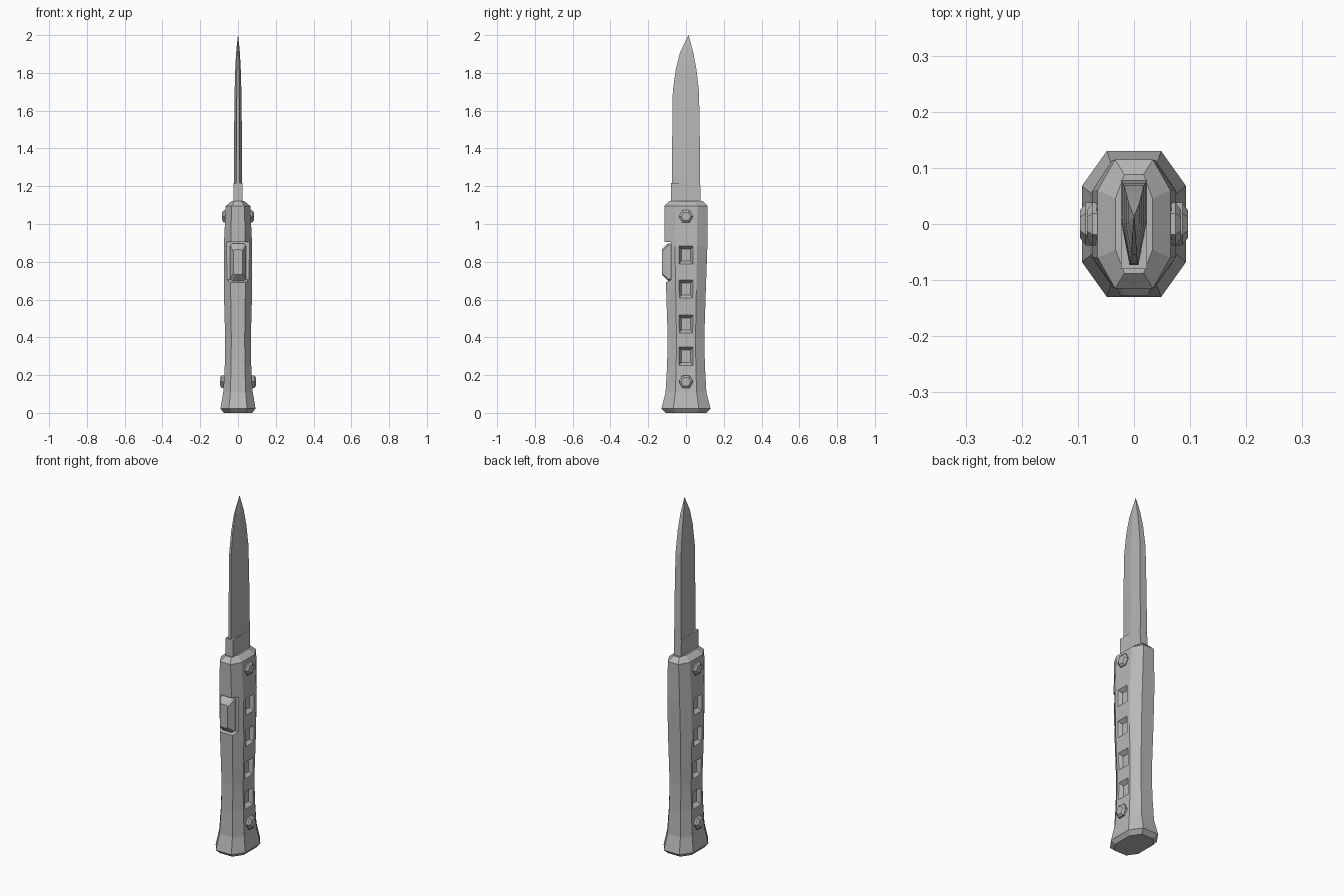
import bpy, bmesh
from math import cos, sin, pi

if "Cube" in bpy.data.objects:
    bpy.data.objects.remove(bpy.data.objects["Cube"], do_unlink=True)

steel = bpy.data.materials.new("grey steel")
steel.use_nodes = True
GREY = (0.48, 0.48, 0.48, 1)
steel.diffuse_color = GREY
steel.node_tree.nodes["Principled BSDF"].inputs["Base Color"].default_value = GREY


def loft(name, rings):
    """Skin a list of equal-length point rings and cap both ends."""
    bm = bmesh.new()
    loops = [[bm.verts.new(p) for p in ring] for ring in rings]
    n = len(loops[0])
    for a, b in zip(loops, loops[1:]):
        for i in range(n):
            j = (i + 1) % n
            bm.faces.new((a[i], a[j], b[j], b[i]))
    bm.faces.new(loops[0])
    bm.faces.new(loops[-1])
    bmesh.ops.remove_doubles(bm, verts=bm.verts, dist=1e-5)
    bmesh.ops.recalc_face_normals(bm, faces=bm.faces)
    mesh = bpy.data.meshes.new(name)
    bm.to_mesh(mesh)
    bm.free()
    mesh.materials.append(steel)
    ob = bpy.data.objects.new(name, mesh)
    bpy.context.collection.objects.link(ob)
    return ob


def octagon(a, b, ca, cb):
    """Rectangle of half sizes a, b whose corners are cut back to ca, cb."""
    return [(ca, -b), (a, -cb), (a, cb), (ca, b),
            (-ca, b), (-a, cb), (-a, -cb), (-ca, -b)]


def rect(a, b):
    return [(a, -b), (a, b), (-a, b), (-a, -b)]


def cut(target, cutter):
    cutter.hide_render = True
    mod = target.modifiers.new("cut", 'BOOLEAN')
    mod.operation = 'DIFFERENCE'
    mod.solver = 'EXACT'
    mod.object = cutter
    bpy.context.view_layer.objects.active = target
    bpy.ops.object.modifier_apply(modifier=mod.name)
    bpy.data.objects.remove(cutter, do_unlink=True)


# Handle: waisted octagonal grip with a flared foot and chamfered top
grip = [(0, .075, .107), (.022, .093, .13), (.11, .078, .108), (.25, .07, .1),
        (.4, .068, .097), (.65, .075, .105), (.88, .075, .113),
        (1.095, .065, .115), (1.122, .033, .088)]
handle = loft("handle", [[(x, y, z) for x, y in octagon(a, b, a * .52, b * .52)]
                         for z, a, b in grip])

# Slider recess across the front of the grip
recess = [(-.2, .64), (-.2, .905), (-.08, .905), (-.08, .705)]
cut(handle, loft("recess_cutter", [[(x, y, z) for y, z in recess] for x in (-.15, .15)]))

# Bevelled grip pockets on both sides
for side in (-1, 1):
    for z, face in ((.835, .075), (.655, .075), (.47, .07), (.3, .069)):
        cut(handle, loft("pocket_cutter", [
            [(side * (face + d), y, z + h) for y, h in rect(w, t)]
            for d, w, t in ((-.02, .025, .032), (.02, .047, .064))]))

# Thumb slider
slider = [(-.07, .042, .1), (-.095, .042, .1), (-.128, .024, .066)]
loft("thumb_slider", [[(x, y, .798 + h) for x, h in octagon(a, b, a * .7, b * .88)]
                      for y, a, b in slider])

# Hexagonal bolts, mirrored on both sides
for side, label in ((-1, "right"), (1, "left")):
    for z, out, place in ((1.04, .084, "upper"), (.165, .096, "lower")):
        loft(f"{place}_{label}_bolt", [
            [(side * x, r * cos(i * pi / 3), z + r * sin(i * pi / 3)) for i in range(6)]
            for x, r in ((.055, .038), (out - .01, .038), (out, .025))])

# Blade root with a square shoulder
loft("blade_root", [[(x, y, z) for x, y in
                     ((.023, f), (.023, b), (-.023, b), (-.023, f))]
                    for z, f, b in ((1.08, -.08, .078), (1.218, -.08, .075))])

# Blade: thick spine, central ridge and tapering cutting edge
stations = [(1.2, -.073, .0755, .0225), (1.45, -.073, .073, .021),
            (1.7, -.07, .069, .018), (1.82, -.054, .055, .0145),
            (1.91, -.031, .038, .01), (2, .0125, .014, .0005)]
blade = []
for z, front, back, w in stations:
    ridge = front + (back - front) * .5
    half = [(w * .36, front), (w, ridge), (w * .98, back)]
    blade.append([(x, y, z) for x, y in half] + [(-x, y, z) for x, y in reversed(half)])
loft("blade", blade)
